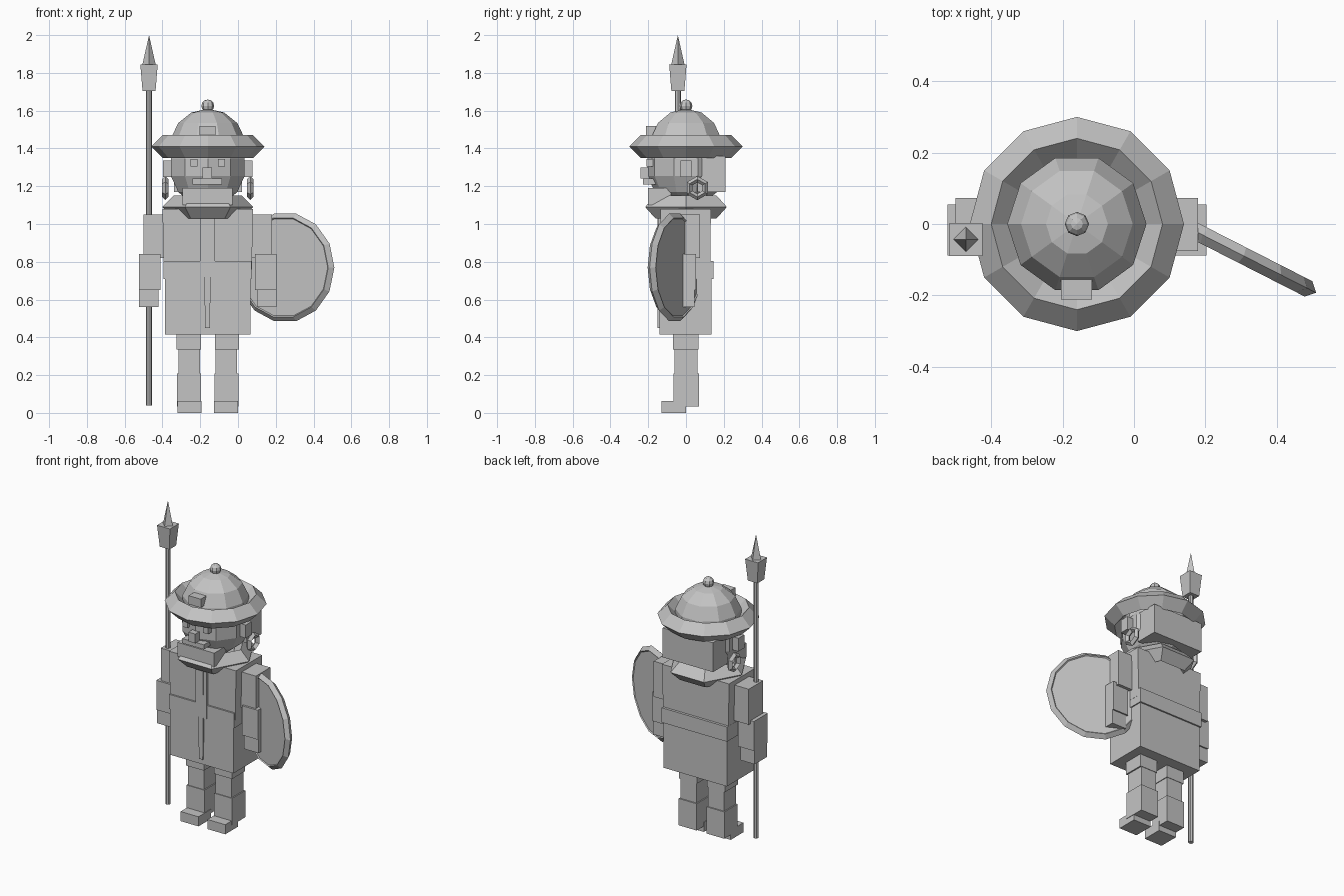
import bpy, bmesh, math
from mathutils import Matrix, Vector

if "Cube" in bpy.data.objects:
    bpy.data.objects.remove(bpy.data.objects["Cube"])

grey = bpy.data.materials.new("stone grey")
grey.diffuse_color = (0.55, 0.55, 0.55, 1)
grey.use_nodes = True
grey.node_tree.nodes["Principled BSDF"].inputs["Base Color"].default_value = grey.diffuse_color
CX = -0.16  # body centre line


def finish(name, bm):
    bmesh.ops.recalc_face_normals(bm, faces=bm.faces)
    me = bpy.data.meshes.new(name)
    bm.to_mesh(me)
    bm.free()
    me.materials.append(grey)
    ob = bpy.data.objects.new(name, me)
    bpy.context.collection.objects.link(ob)
    return ob


def box(name, x, y, z, taper=1.0):
    """Box from (min, max) ranges; taper scales the bottom end."""
    bm = bmesh.new()
    bmesh.ops.create_cube(bm, size=1)
    for v in bm.verts:
        t = taper if v.co.z < 0 else 1
        v.co = Vector(((x[0] + x[1]) / 2 + v.co.x * t * (x[1] - x[0]),
                       (y[0] + y[1]) / 2 + v.co.y * t * (y[1] - y[0]),
                       (z[0] + z[1]) / 2 + v.co.z * (z[1] - z[0])))
    return finish(name, bm)


def ball(name, loc, r, u, v, turn=0):
    bm = bmesh.new()
    bmesh.ops.create_uvsphere(bm, u_segments=u, v_segments=v, radius=r,
                              matrix=Matrix.Translation(loc) @ Matrix.Rotation(math.radians(turn), 4, 'Z'))
    return finish(name, bm)


def cone(name, loc, r1, r2, depth, n, rot=Matrix()):
    bm = bmesh.new()
    bmesh.ops.create_cone(bm, cap_ends=True, segments=n, radius1=r1, radius2=r2, depth=depth,
                          matrix=Matrix.Translation(loc) @ rot)
    return finish(name, bm)


def ring(name, major, minor, n, mat):
    """Ring with a diamond cross-section."""
    bm = bmesh.new()
    rows = []
    for i in range(n):
        a = math.tau * i / n
        rows.append([bm.verts.new(mat @ Vector((r * math.cos(a), r * math.sin(a), h)))
                     for r, h in ((major + minor, 0), (major, minor), (major - minor, 0), (major, -minor))])
    for i in range(n):
        p, q = rows[i], rows[(i + 1) % n]
        for j in range(4):
            k = (j + 1) % 4
            bm.faces.new((p[j], q[j], q[k], p[k]))
    return finish(name, bm)


T = Matrix.Translation

# Helmet
ring("helmet_brim", 0.24, 0.06, 12, T((CX, 0, 1.41)))
ball("helmet_dome", (CX, 0, 1.41), 0.2, 10, 7, 18)
ball("helmet_knob", (CX, 0, 1.625), 0.034, 8, 6)
box("helmet_badge", (-0.205, -0.118), (-0.212, -0.13), (1.465, 1.52))

# Head and face
ball("head", (CX, 0, 1.3), 0.21, 10, 7)
box("hair", (CX - 0.18, CX + 0.18), (0.06, 0.21), (1.17, 1.36))
box("nose", (-0.187, -0.138), (-0.24, -0.17), (1.24, 1.30))
box("moustache", (-0.24, -0.085), (-0.228, -0.15), (1.21, 1.24))
box("beard", (-0.293, -0.03), (-0.2, -0.08), (1.10, 1.19))

# Torso, collar and coat trim
ring("collar", 0.18, 0.06, 6, T((CX, 0, 1.09)) @ Matrix.Diagonal((1, 1.04, 1, 1)))
box("chest", (-0.40, 0.08), (-0.135, 0.132), (0.76, 1.08), 0.97)
box("belt", (-0.395, 0.072), (-0.142, 0.145), (0.71, 0.805))
box("coat_skirt", (-0.387, 0.065), (-0.14, 0.135), (0.415, 0.74))
box("coat_trim_wide", (-0.2, -0.122), (-0.147, -0.12), (0.72, 1.04))
box("coat_trim_narrow", (-0.178, -0.145), (-0.152, -0.12), (0.45, 1.03), 0.85)

# Mirrored parts: eyes, ears, earrings, legs and arms
for s, side in ((-1, "right"), (1, "left")):
    def span(a, b):
        return tuple(sorted((CX + s * a, CX + s * b)))
    box("eye_" + side, span(0.055, 0.092), (-0.208, -0.15), (1.305, 1.345))
    box("ear_" + side, span(0.17, 0.236), (-0.03, 0.03), (1.25, 1.335))
    ring("earring_" + side, 0.047, 0.017, 6,
         T((CX + s * 0.225, 0.06, 1.19)) @ Matrix.Rotation(math.pi / 2, 4, 'Y'))
    box("thigh_" + side, span(0.037, 0.165), (-0.068, 0.065), (0.335, 0.43))
    box("knee_" + side, span(0.042, 0.156), (-0.06, 0.062), (0.2, 0.34))
    box("shin_" + side, span(0.035, 0.163), (-0.065, 0.07), (0.035, 0.208))
    box("foot_" + side, span(0.032, 0.16), (-0.13, 0.0), (0.0, 0.062))
    box("upper_arm_" + side, span(0.235, 0.34), (-0.075, 0.073), (0.82, 1.05))
    box("forearm_" + side, span(0.25, 0.363), (-0.088, 0.054), (0.65, 0.84))
    box("hand_" + side, span(0.26, 0.363), (-0.08, 0.045), (0.56, 0.655))

# Spear
SX, SY = -0.471, -0.043
cone("spear_shaft", (SX, SY, 0.88), 0.016, 0.016, 1.68, 8)
box("spear_socket", (SX - 0.046, SX + 0.046), (SY - 0.046, SY + 0.046), (1.705, 1.845), 0.75)
cone("spear_tip", (SX, SY, 1.92), 0.036, 0, 0.16, 4)

# Shield: round board with a bevelled rim, turned outward
turn = Matrix.Rotation(math.radians(-27), 4, 'Z') @ Matrix.Rotation(math.pi / 2, 4, 'X')
centre = (0.25, -0.06, 0.77)
cone("shield_board", centre, 0.268, 0.268, 0.036, 14, turn @ Matrix.Rotation(math.pi / 14, 4, 'Z'))
ring("shield_rim", 0.268, 0.024, 14, T(centre) @ turn)
